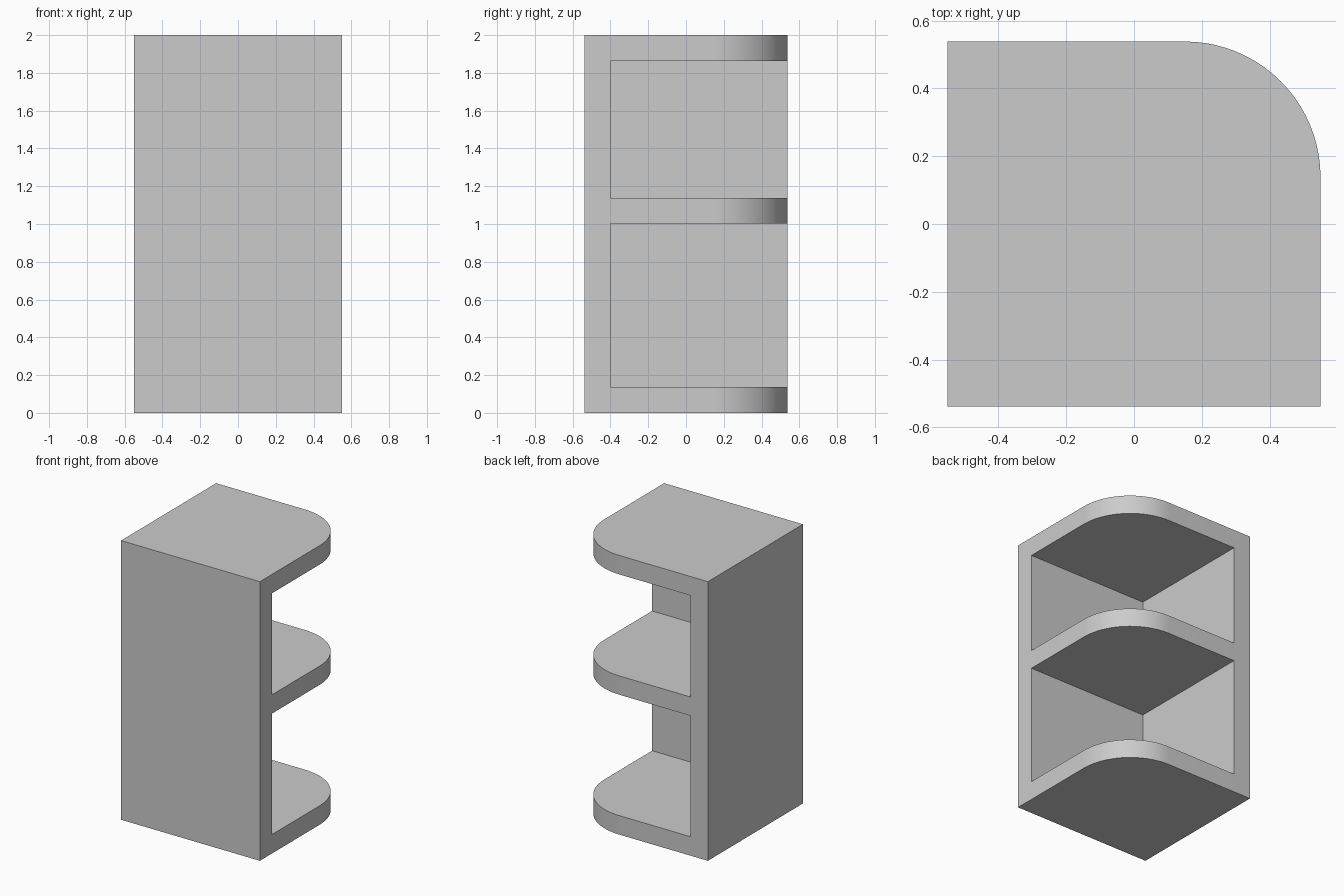
import bpy, bmesh
from math import sin, cos, pi

if "Cube" in bpy.data.objects:
    bpy.data.objects.remove(bpy.data.objects["Cube"])

HX, HY, H = 0.55, 0.538, 2.0    # half width, half depth, height
T = 0.137                       # board thickness
R = 0.40                        # rounded corner radius
SEGMENTS = 20


def prism(name, outline, z0, z1):
    """Extrude a flat outline from z0 up to z1."""
    bm = bmesh.new()
    face = bm.faces.new([bm.verts.new((x, y, z0)) for x, y in outline])
    top = bmesh.ops.extrude_face_region(bm, geom=[face])["geom"]
    verts = [v for v in top if isinstance(v, bmesh.types.BMVert)]
    bmesh.ops.translate(bm, verts=verts, vec=(0, 0, z1 - z0))
    bmesh.ops.recalc_face_normals(bm, faces=bm.faces)
    mesh = bpy.data.meshes.new(name)
    bm.to_mesh(mesh)
    bm.free()
    obj = bpy.data.objects.new(name, mesh)
    bpy.context.collection.objects.link(obj)
    return obj


# Solid block with one rounded outer corner
arc = [(HX - R + R * cos(a), HY - R + R * sin(a))
       for a in (pi / 2 * i / SEGMENTS for i in range(SEGMENTS + 1))]
shelf = prism("corner_shelf", [(-HX, -HY), (HX, -HY)] + arc + [(-HX, HY)], 0, H)
bpy.context.view_layer.objects.active = shelf
shelf.select_set(True)

# Two open niches, leaving the two walls and three shelf boards
niche = [(-HX + T, -HY + T), (1, -HY + T), (1, 1), (-HX + T, 1)]
for z0, z1 in ((0.136, 1.002), (1.137, H - 0.136)):
    cutter = prism("niche_cutter", niche, z0, z1)
    cutter.hide_render = True
    mod = shelf.modifiers.new("niche", "BOOLEAN")
    mod.operation = "DIFFERENCE"
    mod.solver = "EXACT"
    mod.object = cutter
    bpy.ops.object.modifier_apply(modifier=mod.name)
    bpy.data.objects.remove(cutter)

# Smooth the rounded edge, keep the corners crisp
bpy.ops.object.shade_smooth_by_angle(angle=pi / 6)
